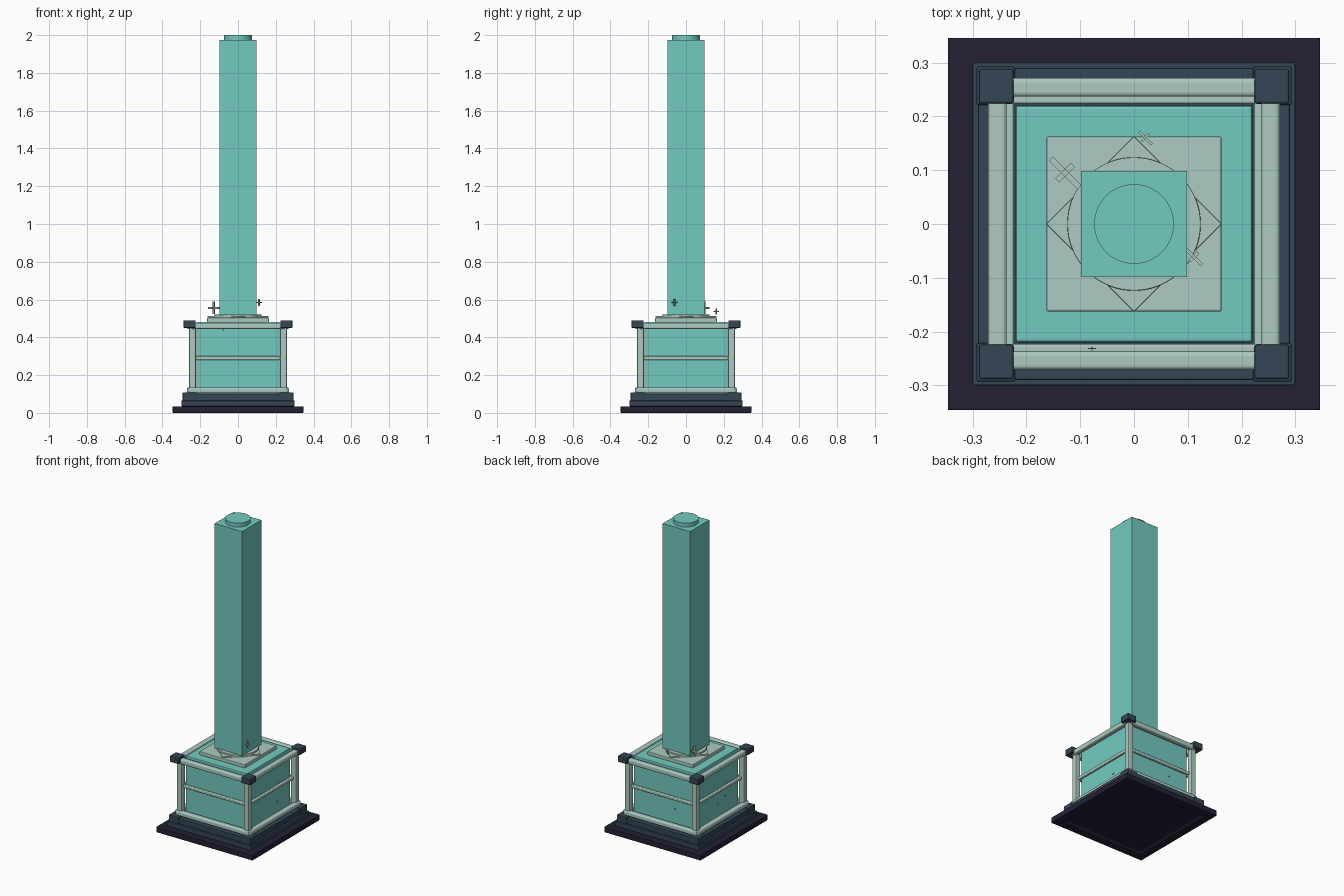
import bpy, bmesh
from math import radians
from mathutils import Matrix, Vector

cube = bpy.data.objects.get("Cube")
if cube:
    bpy.data.objects.remove(cube, do_unlink=True)


def material(name, rgb):
    m = bpy.data.materials.new(name)
    m.use_nodes = True
    colour = (*rgb, 1)
    m.diffuse_color = colour
    m.node_tree.nodes["Principled BSDF"].inputs["Base Color"].default_value = colour
    return m


TEAL = material("teal", (0.17, 0.59, 0.53))
PALE = material("pale_sage", (0.42, 0.6, 0.54))
SLATE = material("dark_slate", (0.034, 0.061, 0.089))
NAVY = material("dark_navy", (0.017, 0.015, 0.036))


def finish(name, bm, mat, bevel=0, segments=2):
    mesh = bpy.data.meshes.new(name)
    bm.to_mesh(mesh)
    bm.free()
    mesh.materials.append(mat)
    obj = bpy.data.objects.new(name, mesh)
    bpy.context.collection.objects.link(obj)
    if bevel:
        mod = obj.modifiers.new("soft_edges", "BEVEL")
        mod.width, mod.segments = bevel, segments
    return obj


def add_box(bm, centre, size, turn=Matrix()):
    mat = Matrix.Translation(centre) @ turn @ Matrix.Diagonal((*size, 1))
    bmesh.ops.create_cube(bm, size=1, matrix=mat)


def block(name, half, z0, z1, mat, bevel=0, angle=0):
    """Square block centred on the vertical axis."""
    bm = bmesh.new()
    add_box(bm, (0, 0, (z0 + z1) / 2), (2 * half, 2 * half, z1 - z0),
            Matrix.Rotation(radians(angle), 4, "Z"))
    return finish(name, bm, mat, bevel)


def disc(name, radius, z0, z1, mat, bevel=0):
    bm = bmesh.new()
    bmesh.ops.create_cone(bm, cap_ends=True, segments=64, radius1=radius, radius2=radius,
                          depth=z1 - z0, matrix=Matrix.Translation((0, 0, (z0 + z1) / 2)))
    for f in bm.faces:
        f.smooth = len(f.verts) == 4
    for e in bm.edges:
        e.smooth = all(len(f.verts) == 4 for f in e.link_faces)
    return finish(name, bm, mat, bevel)


def corner_blocks(name, at, width, z0, z1, mat, bevel):
    bm = bmesh.new()
    for x in (-at, at):
        for y in (-at, at):
            add_box(bm, (x, y, (z0 + z1) / 2), (width, width, z1 - z0))
    return finish(name, bm, mat, bevel)


def rails(name, at, half_length, width, z0, z1, bevel):
    """Four rails, one along each side."""
    bm = bmesh.new()
    for i in range(4):
        turn = Matrix.Rotation(radians(90 * i), 4, "Z")
        add_box(bm, turn @ Vector((0, -at, (z0 + z1) / 2)),
                (2 * half_length, width, z1 - z0), turn)
    return finish(name, bm, PALE, bevel, 3)


# Foot slab with a recessed underside
bm = bmesh.new()
add_box(bm, (0, 0, 0.0175), (0.692, 0.692, 0.035))
bottom = [f for f in bm.faces if f.normal.z < -0.9]
bmesh.ops.inset_region(bm, faces=bottom, thickness=0.08)
bmesh.ops.inset_region(bm, faces=bottom, thickness=0.012, depth=-0.008)
finish("foot_slab", bm, NAVY, 0.003)

# Stepped plinth
block("plinth_lower", 0.3, 0.035, 0.065, SLATE, 0.003)
block("plinth_upper", 0.29, 0.065, 0.102, SLATE, 0.004)
corner_blocks("plinth_corners", 0.257, 0.072, 0.06, 0.108, SLATE, 0.004)

# Box body with its frame
block("body", 0.22, 0.09, 0.482, TEAL, 0.005)
corner_blocks("corner_posts", 0.241, 0.036, 0.1, 0.46, PALE, 0.006)
rails("bottom_rails", 0.254, 0.262, 0.034, 0.105, 0.135, 0.008)
rails("middle_rails", 0.232, 0.23, 0.018, 0.28, 0.3, 0.005)
rails("top_rails", 0.254, 0.25, 0.034, 0.445, 0.477, 0.008)
corner_blocks("corner_caps", 0.256, 0.064, 0.45, 0.49, SLATE, 0.004)

# Layered mount under the column
block("mount_plate", 0.163, 0.48, 0.504, PALE, 0.004)
block("mount_diamond", 0.115, 0.504, 0.512, PALE, 0.001, 45)
disc("mount_disc", 0.124, 0.504, 0.521, PALE, 0.002)

# Column and its cap
block("column", 0.0985, 0.518, 1.975, TEAL)
disc("column_cap", 0.074, 1.975, 2.0, TEAL)


# Small cross ornaments hovering round the column and resting on the sides
def cross(name, centre, size, angle):
    bm = bmesh.new()
    turn = Matrix.Rotation(radians(angle), 4, "Z")
    thick = size * 0.14
    for dims in ((size, thick, thick), (thick, size * 0.55, thick), (thick, thick, size * 0.9)):
        add_box(bm, centre, dims, turn)
    finish(name, bm, PALE)


cross("cross_left_large", (-0.128, 0.095, 0.556), 0.075, -45)
cross("cross_back", (0.021, 0.16, 0.537), 0.034, -45)
cross("cross_right", (0.111, -0.061, 0.584), 0.042, -45)
cross("cross_front_small", (-0.078, -0.231, 0.44), 0.014, 0)
cross("cross_side_small", (-0.226, 0, 0.2), 0.013, 90)
cross("cross_side_low", (-0.229, -0.077, 0.23), 0.014, 90)
cross("cross_back_small", (-0.08, 0.226, 0.22), 0.014, 0)
cross("cross_far_side_small", (0.226, 0.08, 0.19), 0.014, 90)
